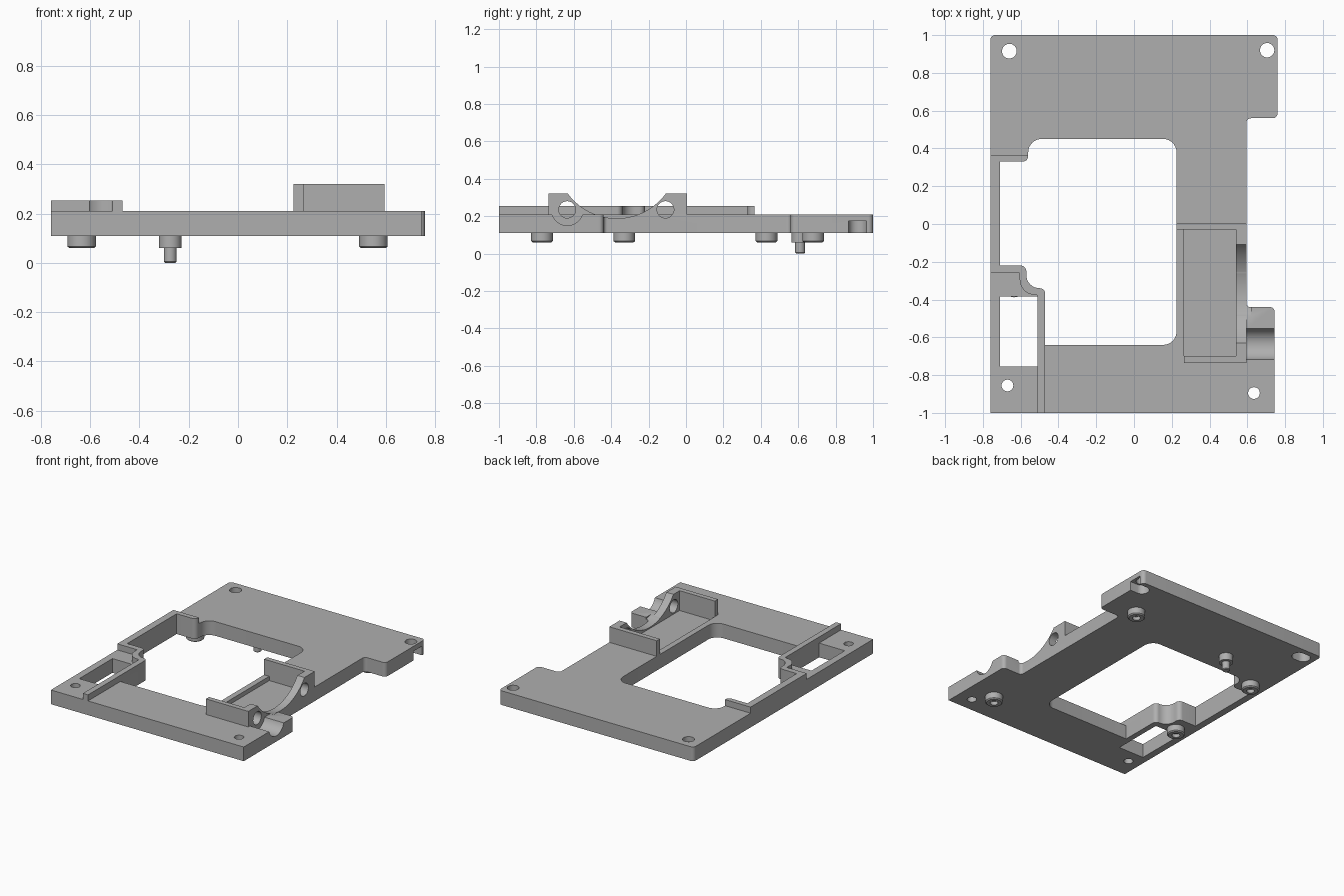
import bpy, bmesh, math
from mathutils import Vector, Matrix

cube = bpy.data.objects.get("Cube")
if cube:
    bpy.data.objects.remove(cube, do_unlink=True)

grey = bpy.data.materials.new("plain_grey")
grey.use_nodes = True
colour = (0.43, 0.43, 0.43, 1)
grey.diffuse_color = colour
grey.node_tree.nodes["Principled BSDF"].inputs["Base Color"].default_value = colour

BOTTOM, TOP = 0.11, 0.21


def rounded(corners, steps=8):
    """Polygon from (x, y[, radius]) corners, with arcs at the rounded ones."""
    pts = []
    n = len(corners)
    for i, c in enumerate(corners):
        p = Vector(c[:2])
        if len(c) < 3:
            pts.append(p)
            continue
        a = (Vector(corners[i - 1][:2]) - p).normalized()
        b = (Vector(corners[(i + 1) % n][:2]) - p).normalized()
        r = c[2]  # all corners are square, so the centre is on both offsets
        centre = p + (a + b) * r
        for k in range(steps + 1):
            t = k / steps * math.pi / 2
            pts.append(centre - b * r * math.cos(t) - a * r * math.sin(t))
    return pts


def finish(bm, name):
    bmesh.ops.recalc_face_normals(bm, faces=bm.faces)
    mesh = bpy.data.meshes.new(name)
    bm.to_mesh(mesh)
    bm.free()
    mesh.materials.append(grey)
    obj = bpy.data.objects.new(name, mesh)
    bpy.context.collection.objects.link(obj)
    return obj


def prism(name, corners, z0, z1):
    bm = bmesh.new()
    face = bm.faces.new([bm.verts.new((p.x, p.y, z0)) for p in rounded(corners)])
    new = bmesh.ops.extrude_face_region(bm, geom=[face])["geom"]
    bmesh.ops.translate(bm, vec=(0, 0, z1 - z0),
                        verts=[v for v in new if isinstance(v, bmesh.types.BMVert)])
    return finish(bm, name)


def box(name, x0, x1, y0, y1, z0, z1):
    return prism(name, [(x0, y0), (x1, y0), (x1, y1), (x0, y1)], z0, z1)


def rod_x(name, x0, x1, y, z, r, sides=40):
    """Cylinder lying along x."""
    bm = bmesh.new()
    turn = Matrix.Translation(((x0 + x1) / 2, y, z)) @ Matrix.Rotation(math.pi / 2, 4, 'Y')
    bmesh.ops.create_cone(bm, cap_ends=True, segments=sides, radius1=r, radius2=r,
                          depth=x1 - x0, matrix=turn)
    return finish(bm, name)


def lathe(name, x, y, profile, sides=32):
    """Spin a (radius, z) profile around a vertical axis."""
    bm = bmesh.new()
    verts = [bm.verts.new((r, 0, z)) for r, z in profile]
    edges = [bm.edges.new(pair) for pair in zip(verts, verts[1:])]
    bmesh.ops.spin(bm, geom=verts + edges, cent=(0, 0, 0), axis=(0, 0, 1),
                   angle=2 * math.pi, steps=sides)
    bmesh.ops.remove_doubles(bm, verts=bm.verts, dist=0.0001)
    bmesh.ops.translate(bm, vec=(x, y, 0), verts=bm.verts)
    return finish(bm, name)


def drill(x, y, r, z0=0.05, z1=0.3):
    return lathe("drill", x, y, [(0, z0), (r, z0), (r, z1), (0, z1)])


def cut(obj, cutters):
    bpy.context.view_layer.objects.active = obj
    for c in cutters:
        mod = obj.modifiers.new("cut", 'BOOLEAN')
        mod.operation, mod.solver, mod.object = 'DIFFERENCE', 'EXACT', c
        bpy.ops.object.modifier_apply(modifier=mod.name)


parts = []

# Base plate outline with side tabs
plate = prism("base_plate", [(-0.76, -1), (0.745, -1), (0.745, -0.44, 0.025),
                             (0.595, -0.44, 0.02), (0.595, 0.56, 0.025),
                             (0.76, 0.56, 0.025), (0.76, 1, 0.025),
                             (-0.76, 1, 0.025)], BOTTOM, TOP)

# Window, side pocket, bolt holes and underside slots
window = prism("window_cutter", [(-0.47, -0.64), (0.225, -0.64, 0.07),
                                 (0.225, 0.45, 0.07), (-0.56, 0.45, 0.07),
                                 (-0.56, 0.33, 0.03), (-0.71, 0.33), (-0.71, -0.22),
                                 (-0.57, -0.22, 0.03), (-0.57, -0.34, 0.07),
                                 (-0.47, -0.34, 0.03)], 0.05, 0.3)
pocket = box("pocket_cutter", -0.71, -0.51, -0.755, -0.385, 0.05, 0.3)
holes = [drill(-0.66, 0.915, 0.039), drill(0.705, 0.92, 0.038),
         drill(-0.67, -0.855, 0.031), drill(0.635, -0.895, 0.031)]
slots = [prism("slot_cutter", [(0.655, 0.87, 0.046), (0.85, 0.87), (0.85, 0.966),
                               (0.655, 0.966, 0.046)], 0.05, 0.175),
         prism("slot_cutter", [(-0.725, 0.868, 0.046), (-0.595, 0.868, 0.046),
                               (-0.595, 0.962, 0.046), (-0.725, 0.962, 0.046)],
               0.05, 0.175)]

# Cradle recess, sweeping arc, shaft holes and shaft channel
recess = box("recess_cutter", 0.265, 0.54, -0.7, -0.03, 0.18, 0.4)
arc = rod_x("arc_cutter", 0.53, 0.62, -0.37, 0.513, 0.325, 96)
shafts = [rod_x("shaft_cutter", 0.53, 0.62, y, 0.235, 0.045) for y in (-0.635, -0.11)]
channel = rod_x("channel_cutter", 0.595, 0.8, -0.635, 0.235, 0.085)

cutters = [window, pocket, *holes, *slots, recess, arc, *shafts, channel]
cut(plate, cutters)
parts.append(plate)

# Cradle side wall with arc and shaft holes, and its two end walls
side_wall = box("cradle_side_wall", 0.54, 0.595, -0.735, 0.005, TOP, 0.32)
cut(side_wall, [arc, *shafts])
parts += [side_wall,
          box("cradle_front_wall", 0.265, 0.54, -0.735, -0.7, TOP, 0.32),
          box("cradle_back_wall", 0.225, 0.54, -0.03, 0.005, TOP, 0.32)]

for c in cutters:
    bpy.data.objects.remove(c, do_unlink=True)

# Raised rim that follows the left edge of the window
parts.append(prism("raised_rim", [(-0.76, 0.365), (-0.76, -0.26), (-0.605, -0.26),
                                  (-0.605, -0.375, 0.08), (-0.51, -0.375, 0.01),
                                  (-0.51, -1), (-0.47, -1), (-0.47, -0.34, 0.03),
                                  (-0.57, -0.34, 0.07), (-0.57, -0.22, 0.03),
                                  (-0.71, -0.22), (-0.71, 0.33), (-0.56, 0.33, 0.03),
                                  (-0.56, 0.365)], TOP, 0.253))

# Round feet with a socket in the end
foot = [(0, BOTTOM), (0.058, BOTTOM), (0.058, 0.067), (0.05, 0.06),
        (0.026, 0.06), (0.026, 0.085), (0, 0.085)]
for name, x, y in (("front_left_foot", 0.55, -0.77), ("back_left_foot", 0.55, 0.68),
                   ("front_right_foot", -0.635, -0.33), ("back_right_foot", -0.635, 0.43)):
    parts.append(lathe(name, x, y, foot))

# Stepped locating pin
parts.append(lathe("locating_pin", -0.275, 0.61,
                   [(0, BOTTOM), (0.046, BOTTOM), (0.046, 0.06), (0.026, 0.06),
                    (0.026, 0.005), (0.021, 0), (0, 0)]))

# Smooth the curved walls, keep edges sharp
bpy.ops.object.select_all(action='DESELECT')
for p in parts:
    p.select_set(True)
bpy.context.view_layer.objects.active = plate
bpy.ops.object.shade_smooth_by_angle(angle=math.radians(30))
